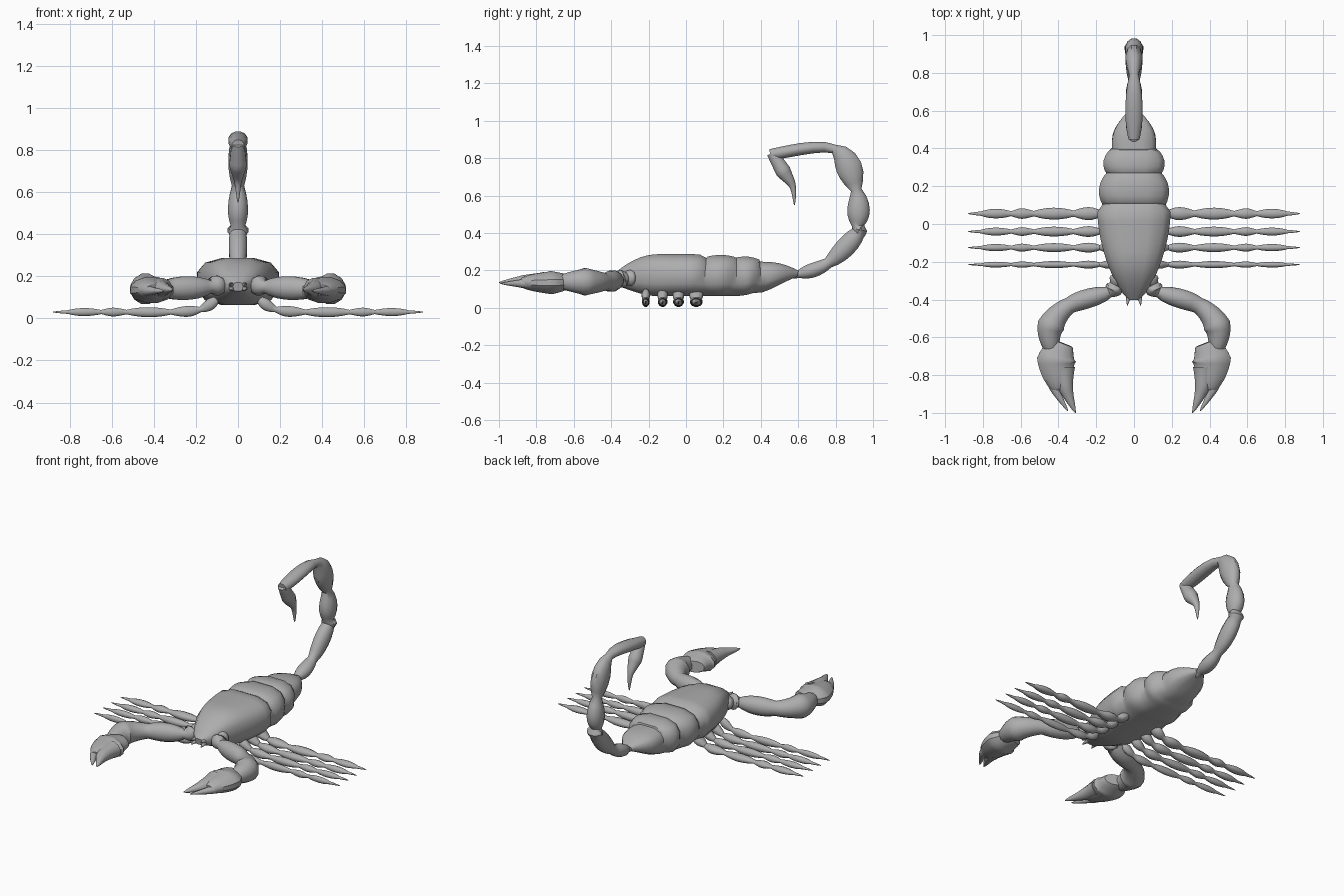
import bpy
import bmesh
from math import cos, sin, pi, radians
from mathutils import Vector

cube = bpy.data.objects.get("Cube")
if cube:
    bpy.data.objects.remove(cube, do_unlink=True)

# Single shell colour
GREY = (0.42, 0.42, 0.42, 1)
shell = bpy.data.materials.new("shell_grey")
shell.use_nodes = True
shell.diffuse_color = GREY
shell.node_tree.nodes["Principled BSDF"].inputs["Base Color"].default_value = GREY

ACROSS = Vector((1, 0, 0))
UP = Vector((0, 0, 1))
STEPS = 6
SIDES = 12


def superellipse(power):
    """Unit cross-section; a lower power gives a boxier outline."""
    def bend(value):
        return abs(value) ** power * (1 if value > 0 else -1)
    angles = [2 * pi * (i + 0.5) / SIDES for i in range(SIDES)]
    return [(bend(cos(a)), bend(sin(a))) for a in angles]


ROUND = superellipse(1)
BOXY = superellipse(0.7)


def loft(name, rings, side=None, section=ROUND, mirror=False):
    """Skin rings of (centre, half width, half height) set square to their path."""
    bm = bmesh.new()
    last = len(rings) - 1
    loops = []
    for i, (centre, width, height) in enumerate(rings):
        tangent = rings[min(i + 1, last)][0] - rings[max(i - 1, 0)][0]
        tangent.normalize()
        across = side or tangent.cross(UP).normalized()
        upright = across.cross(tangent).normalized()
        loops.append([bm.verts.new(centre + across * a * width + upright * b * height)
                      for a, b in section])
    for low, high in zip(loops, loops[1:]):
        for k in range(SIDES):
            n = (k + 1) % SIDES
            bm.faces.new((low[k], low[n], high[n], high[k]))
    bm.faces.new(loops[0])
    bm.faces.new(loops[-1])
    bmesh.ops.recalc_face_normals(bm, faces=bm.faces)
    mesh = bpy.data.meshes.new(name)
    bm.to_mesh(mesh)
    bm.free()
    mesh.materials.append(shell)
    obj = bpy.data.objects.new(name, mesh)
    bpy.context.collection.objects.link(obj)
    bpy.ops.object.select_all(action="DESELECT")
    obj.select_set(True)
    bpy.context.view_layer.objects.active = obj
    bpy.ops.object.shade_smooth_by_angle(angle=radians(40))
    if mirror:
        obj.modifiers.new("mirror", "MIRROR").use_axis[0] = True


def limb(name, joints, flat=1, side=None, mirror=False):
    """Jointed limb from (x, y, z, radius) joints on a smooth path; two optional
    extra values swell the segment after the joint sideways and upward."""
    points = [Vector(joint[:3]) for joint in joints]
    last = len(points) - 1
    slopes = [(points[min(i + 1, last)] - points[max(i - 1, 0)]) / 2
              for i in range(last + 1)]
    rings = []
    for i in range(last):
        start, end = joints[i][3], joints[i + 1][3]
        wide, high = (*joints[i][4:], 0, 0)[:2]
        for step in range(STEPS):
            t = step / STEPS
            ease = t * t * (3 - 2 * t)
            centre = (points[i].lerp(points[i + 1], ease)
                      + slopes[i] * t * (1 - t) ** 2
                      - slopes[i + 1] * t * t * (1 - t))
            radius = start + (end - start) * t
            swell = sin(pi * t)
            rings.append((centre, radius + wide * swell, (radius + high * swell) * flat))
    rings.append((points[-1], joints[-1][3], joints[-1][3] * flat))
    loft(name, rings, side, mirror=mirror)


def trunk_ring(y, width, low, high):
    return Vector((0, y, (low + high) / 2)), width, (high - low) / 2


# Trunk: head shield widening from the snout, then three swollen plates
trunk = []
for step in range(SIDES):
    u = step / SIDES
    rise = sin(pi / 2 * min(1, 2 * u))
    width = 0.03 + 0.17 * sin(pi / 2 * u ** 0.8)
    trunk.append(trunk_ring(u / 2 - 0.4, width, 0.13 - 0.07 * rise, 0.17 + 0.12 * rise))

# Grooves between plates: y, half width, bottom, top
grooves = [(0.1, 0.17, 0.06, 0.27), (0.27, 0.15, 0.06, 0.27),
           (0.4, 0.12, 0.08, 0.25), (0.6, 0.03, 0.17, 0.2)]
for near, far in zip(grooves, grooves[1:]):
    for step in range(STEPS):
        t = step / STEPS
        y, width, low, high = [a + (b - a) * t for a, b in zip(near, far)]
        swell = sin(pi * t)
        trunk.append(trunk_ring(y, width + 0.03 * swell, low, high + 0.016 * swell))
trunk.append(trunk_ring(*grooves[-1]))
loft("trunk", trunk, side=ACROSS, section=BOXY)

# Tail: narrow joints between swollen segments, curling forward over the back
limb("tail", [
    (0, 0.56, 0.19, 0.03), (0, 0.6, 0.18, 0.02, 0.02, 0.015),
    (0, 0.76, 0.24, 0.03, 0.01, 0.02), (0, 0.92, 0.4, 0.04, 0.015, 0),
    (0, 0.92, 0.44, 0.035, 0.017, 0.03), (0, 0.91, 0.63, 0.03, 0.02, 0.045),
    (0, 0.79, 0.85, 0.025, 0.02, 0.006), (0, 0.45, 0.82, 0.03)], side=ACROSS)
limb("stinger", [
    (0, 0.46, 0.83, 0.03), (0, 0.52, 0.73, 0.043),
    (0, 0.57, 0.65, 0.018), (0, 0.58, 0.55, 0.002)], side=ACROSS)

# Pincer arms: two collars, upper arm and swollen elbow
limb("pincer_arm", [
    (0.08, -0.28, 0.16, 0.03, 0.015, 0.015), (0.1, -0.32, 0.16, 0.03, 0.02, 0.02),
    (0.13, -0.36, 0.15, 0.03, 0.015, 0.02), (0.34, -0.43, 0.14, 0.045),
    (0.44, -0.54, 0.14, 0.075), (0.44, -0.66, 0.14, 0.04)], mirror=True)

# Claws: flattened palm, broad inner finger, slim outer finger
limb("claw_palm", [
    (0.38, -0.63, 0.14, 0.06), (0.41, -0.72, 0.135, 0.107),
    (0.4, -0.83, 0.135, 0.073), (0.4, -0.88, 0.135, 0.04)], flat=0.6, mirror=True)
limb("claw_inner_finger", [
    (0.37, -0.76, 0.14, 0.06), (0.36, -0.87, 0.14, 0.04),
    (0.31, -1, 0.135, 0.002)], flat=0.9, mirror=True)
limb("claw_outer_finger", [
    (0.45, -0.76, 0.13, 0.04), (0.42, -0.87, 0.13, 0.027),
    (0.35, -0.99, 0.13, 0.002)], flat=0.9, mirror=True)

# Mouthparts: an upper and a lower pair of short fangs
for name, lift in (("upper_fang", 0.015), ("lower_fang", -0.015)):
    limb(name, [(0.025, -0.34, 0.15, 0.025),
                (0.035, -0.43, 0.15 + lift, 0.002)], mirror=True)

# Walking legs: beaded segments that drop from the trunk and thin outward
LEG_JOINTS = (0.1, 0.18, 0.32, 0.53, 0.65, 0.81)
legs = {"front_leg": (-0.215, 0.024), "second_leg": (-0.125, 0.03),
        "third_leg": (-0.04, 0.033), "rear_leg": (0.055, 0.04)}
for name, (y, width) in legs.items():
    joints = []
    for x in LEG_JOINTS:
        half = width * (1 - x / 2) / 2
        drop = max(0, 0.2 - x) * 0.6
        joints.append((x, y, 0.03 + drop, half, half, half))
    joints[-1] = (*joints[-1][:4], 0, 0)
    joints.append((0.88, y, 0.03, 0.001))
    limb(name, joints, flat=0.03 / width, mirror=True)
